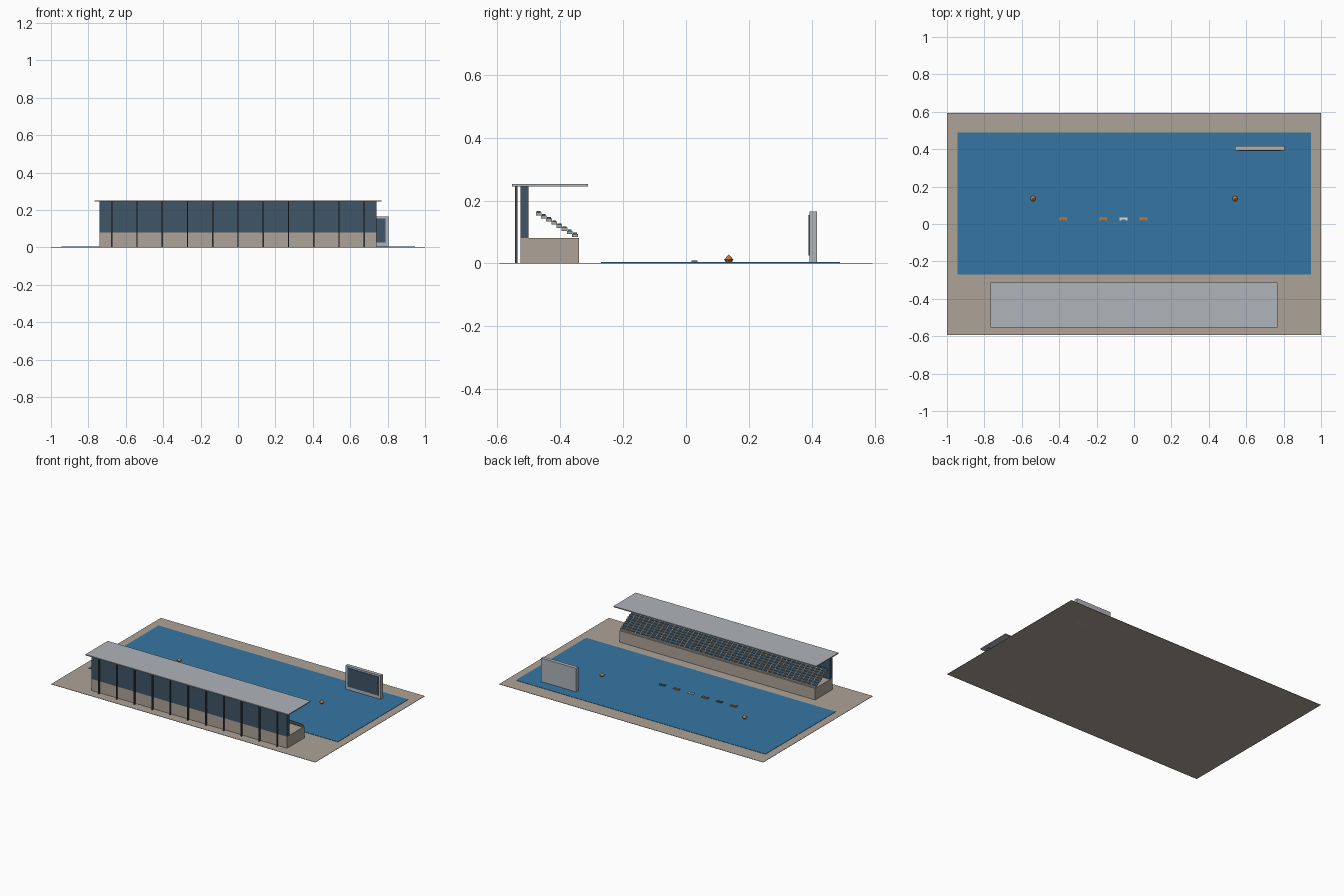
import bpy, bmesh
from mathutils import Matrix, Vector

cube = bpy.data.objects.get("Cube")
if cube:
    bpy.data.objects.remove(cube, do_unlink=True)


def material(name, rgb):
    m = bpy.data.materials.new(name)
    m.use_nodes = True
    color = (*rgb, 1)
    m.diffuse_color = color
    m.node_tree.nodes["Principled BSDF"].inputs["Base Color"].default_value = color
    return m


CONCRETE = material("warm concrete", (0.42, 0.37, 0.31))
WATER = material("water blue", (0.035, 0.18, 0.36))
NAVY = material("slate navy", (0.05, 0.09, 0.135))
METAL = material("light grey metal", (0.43, 0.46, 0.49))
STEEL = material("dark steel", (0.06, 0.065, 0.075))
ORANGE = material("orange", (0.62, 0.19, 0.03))
WHITE = material("white", (0.72, 0.75, 0.77))


def boxes(name, mat, spans):
    """One object made of boxes, each given as (x0, x1, y0, y1, z0, z1)."""
    bm = bmesh.new()
    for x0, x1, y0, y1, z0, z1 in spans:
        centre = Vector((x0 + x1, y0 + y1, z0 + z1)) / 2
        size = Matrix.Diagonal((x1 - x0, y1 - y0, z1 - z0, 1))
        bmesh.ops.create_cube(bm, size=1, matrix=Matrix.Translation(centre) @ size)
    return finish(name, mat, bm)


def finish(name, mat, bm):
    mesh = bpy.data.meshes.new(name)
    bm.to_mesh(mesh)
    bm.free()
    mesh.materials.append(mat)
    obj = bpy.data.objects.new(name, mesh)
    bpy.context.collection.objects.link(obj)
    return obj


# Ground and pool
boxes("ground", CONCRETE, [(-1, 1, -0.593, 0.593, 0, 0.002)])
boxes("pool_water", WATER, [(-0.945, 0.945, -0.27, 0.49, 0.001, 0.004)])

# Grandstand shell
HALF = 0.74
boxes("stand_base", CONCRETE, [(-HALF, HALF, -0.526, -0.34, 0, 0.081)])
boxes("stand_wall", NAVY, [(-HALF, HALF, -0.526, -0.501, 0.081, 0.245)])
boxes("stand_roof", METAL, [(-0.768, 0.768, -0.553, -0.312, 0.245, 0.252)])
boxes("roof_columns", STEEL,
      [(x - 0.004, x + 0.004, -0.544, -0.536, 0, 0.245)
       for x in (i * 0.135 for i in range(-5, 6))])

# Stepped rows with individual seats
ROWS, SEATS = 8, 40
pitch = 2 * HALF / SEATS
steps, seats = [], []
for row in range(ROWS):
    y = -0.353 - row * 0.0165
    z = 0.089 + row * 0.0098
    steps.append((-HALF, HALF, y - 0.009, y + 0.009, z - 0.005, z + 0.005))
    for i in range(SEATS):
        x = -HALF + (i + 0.5) * pitch
        seats.append((x - pitch * 0.32, x + pitch * 0.32,
                      y - 0.006, y + 0.006, z + 0.005, z + 0.009))
boxes("stand_steps", CONCRETE, steps)
boxes("stand_seats", WATER, seats)

# Scoreboard with a recessed-looking screen
boxes("scoreboard", METAL, [(0.54, 0.805, 0.392, 0.417, 0, 0.165)])
boxes("scoreboard_screen", NAVY, [(0.556, 0.789, 0.389, 0.393, 0.026, 0.154)])

# Floating markers along the pool
for i, mat in enumerate((ORANGE, WATER, ORANGE, WHITE, ORANGE, WATER)):
    x = -0.38 + i * 0.1077
    boxes(f"float_marker_{i + 1}", mat,
          [(x - 0.021, x + 0.021, 0.024, 0.036, 0.003, 0.01),
           (x - 0.021, x - 0.011, 0.018, 0.024, 0.003, 0.01),
           (x + 0.011, x + 0.021, 0.018, 0.024, 0.003, 0.01)])

# Faceted buoys
for side, x in (("right", -0.54), ("left", 0.54)):
    bm = bmesh.new()
    for r0, r1, z0, z1 in ((0.007, 0.015, 0.002, 0.012), (0.015, 0.001, 0.012, 0.028)):
        bmesh.ops.create_cone(bm, cap_ends=True, segments=8, radius1=r0, radius2=r1,
                              depth=z1 - z0,
                              matrix=Matrix.Translation((x, 0.136, (z0 + z1) / 2)))
    finish(f"buoy_{side}", ORANGE, bm)
